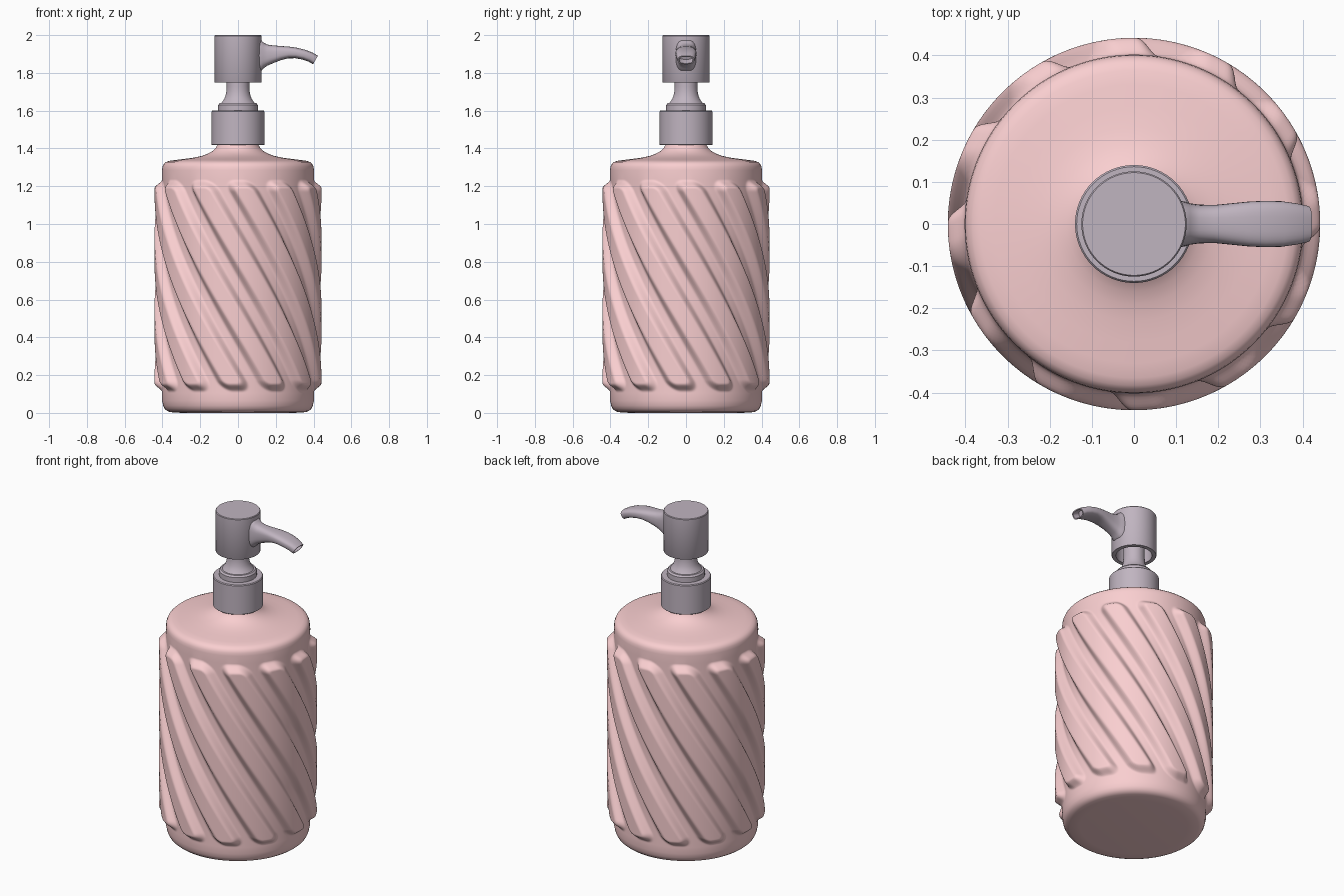
import bpy, math

if "Cube" in bpy.data.objects:
    bpy.data.objects.remove(bpy.data.objects["Cube"])

def material(name, col):
    m = bpy.data.materials.new(name)
    m.diffuse_color = (*col, 1)
    m.use_nodes = True
    m.node_tree.nodes["Principled BSDF"].inputs["Base Color"].default_value = m.diffuse_color
    return m

PINK = material("soft_pink", (0.95, 0.62, 0.63))
MAUVE = material("mauve_grey", (0.53, 0.46, 0.53))

def mesh_object(name, verts, faces, mat, angle=35):
    me = bpy.data.meshes.new(name)
    me.from_pydata(verts, [], faces)
    me.materials.append(mat)
    ob = bpy.data.objects.new(name, me)
    bpy.context.collection.objects.link(ob)
    bpy.ops.object.select_all(action='DESELECT')
    ob.select_set(True)
    bpy.context.view_layer.objects.active = ob
    bpy.ops.object.shade_smooth_by_angle(angle=math.radians(angle))
    return ob

def loft(name, rings, mat, angle=35):
    """Skin a list of closed rings and cap both ends."""
    n = len(rings[0])
    verts = [p for r in rings for p in r]
    faces = [(i * n + j, i * n + (j + 1) % n, (i + 1) * n + (j + 1) % n, (i + 1) * n + j)
             for i in range(len(rings) - 1) for j in range(n)]
    faces.append(tuple(reversed(range(n))))
    faces.append(tuple(range((len(rings) - 1) * n, len(rings) * n)))
    return mesh_object(name, verts, faces, mat, angle)

def lathe(name, profile, mat, n=64):
    def ring(r, z):
        return [(r * math.cos(a), r * math.sin(a), z)
                for a in (2 * math.pi * j / n for j in range(n))]
    return loft(name, [ring(r, z) for r, z in profile], mat)

# Bottle body with twelve raised spiral ribs
RIBS, PER_RIB = 12, 26
Z0, Z1, TWIST = 0.11, 1.235, math.radians(90)
R, RAISE, HALF_W, CORNER, EDGE = 0.402, 0.04, 0.085, 0.065, 0.046

def rib_height(da, z):
    qx = abs(da) * R - (HALF_W - CORNER)
    qz = abs(z - (Z0 + Z1) / 2) - ((Z1 - Z0) / 2 - CORNER)
    d = math.hypot(max(qx, 0), max(qz, 0)) + min(max(qx, qz), 0) - CORNER
    t = min(max(-d / EDGE, 0), 1)
    return RAISE * t * t * (3 - 2 * t)

def body_ring(r, z):
    turn = TWIST * (Z1 - min(max(z, Z0), Z1)) / (Z1 - Z0)
    pitch = 2 * math.pi / RIBS
    ring = []
    for j in range(RIBS * PER_RIB):
        da = ((j % PER_RIB) / PER_RIB - 0.5) * pitch
        a = (j // PER_RIB) * pitch + da + turn
        rr = r + (rib_height(da, z) if Z0 < z < Z1 else 0)
        ring.append((rr * math.cos(a), rr * math.sin(a), z))
    return ring

lower = [(0.36, 0.004), (0.375, 0.01), (0.388, 0.021), (0.396, 0.038), (0.402, 0.065)]
side = [(R, 0.105 + 0.006 * i) for i in range(14)]
side += [(R, 0.185 + 0.975 * i / 64) for i in range(65)]
side += [(R, 1.166 + 0.006 * i) for i in range(13)]
upper = [(0.402, 1.285), (0.400, 1.303), (0.394, 1.317), (0.383, 1.327), (0.365, 1.334),
         (0.33, 1.339), (0.28, 1.345), (0.23, 1.352), (0.19, 1.361), (0.16, 1.372),
         (0.135, 1.386), (0.118, 1.402), (0.108, 1.42), (0.105, 1.44)]
loft("bottle_body", [body_ring(r, z) for r, z in [(0.30, 0.0)] + lower + side + upper], PINK, 60)

# Screw collar, step ring and waisted stem
lathe("collar", [(0.10, 1.417), (0.137, 1.417), (0.14, 1.42), (0.14, 1.595),
                 (0.136, 1.60), (0.10, 1.60)], MAUVE)
lathe("collar_step", [(0.08, 1.59), (0.105, 1.59), (0.105, 1.63), (0.097, 1.64),
                      (0.07, 1.642)], MAUVE)
lathe("pump_stem", [(0.092, 1.635), (0.085, 1.645), (0.074, 1.66), (0.066, 1.68),
                    (0.061, 1.705), (0.06, 1.73), (0.06, 1.92)], MAUVE)

# Pump head, hollow underneath
lathe("pump_head", [(0.03, 1.90), (0.10, 1.90), (0.10, 1.75), (0.123, 1.75),
                    (0.125, 1.753), (0.125, 1.996), (0.122, 2.0)], MAUVE)

# Curved spout: x, z, half width, half height, downward tilt
stations = [(0.10, 1.892, 0.056, 0.090, 0), (0.122, 1.892, 0.053, 0.083, 0),
            (0.133, 1.892, 0.049, 0.070, 0), (0.155, 1.894, 0.046, 0.056, 0),
            (0.19, 1.899, 0.045, 0.046, 0), (0.23, 1.905, 0.049, 0.037, 2),
            (0.27, 1.908, 0.053, 0.031, 6), (0.31, 1.905, 0.055, 0.028, 12),
            (0.35, 1.896, 0.054, 0.027, 19), (0.385, 1.883, 0.049, 0.026, 25),
            (0.410, 1.868, 0.043, 0.026, 30), (0.410, 1.868, 0.036, 0.020, 30),
            (0.37, 1.889, 0.036, 0.019, 24)]

def spout_ring(x, z, hw, hh, tilt, n=32):
    t, ring = math.radians(tilt), []
    for j in range(n):
        a = 2 * math.pi * j / n
        c, s = math.cos(a), math.sin(a)
        y = hw * math.copysign(abs(c) ** 0.7, c)
        v = hh * math.copysign(abs(s) ** 0.7, s)
        ring.append((x + v * math.sin(t), y, z + v * math.cos(t)))
    return ring

loft("spout", [spout_ring(*s) for s in stations], MAUVE, 45)
